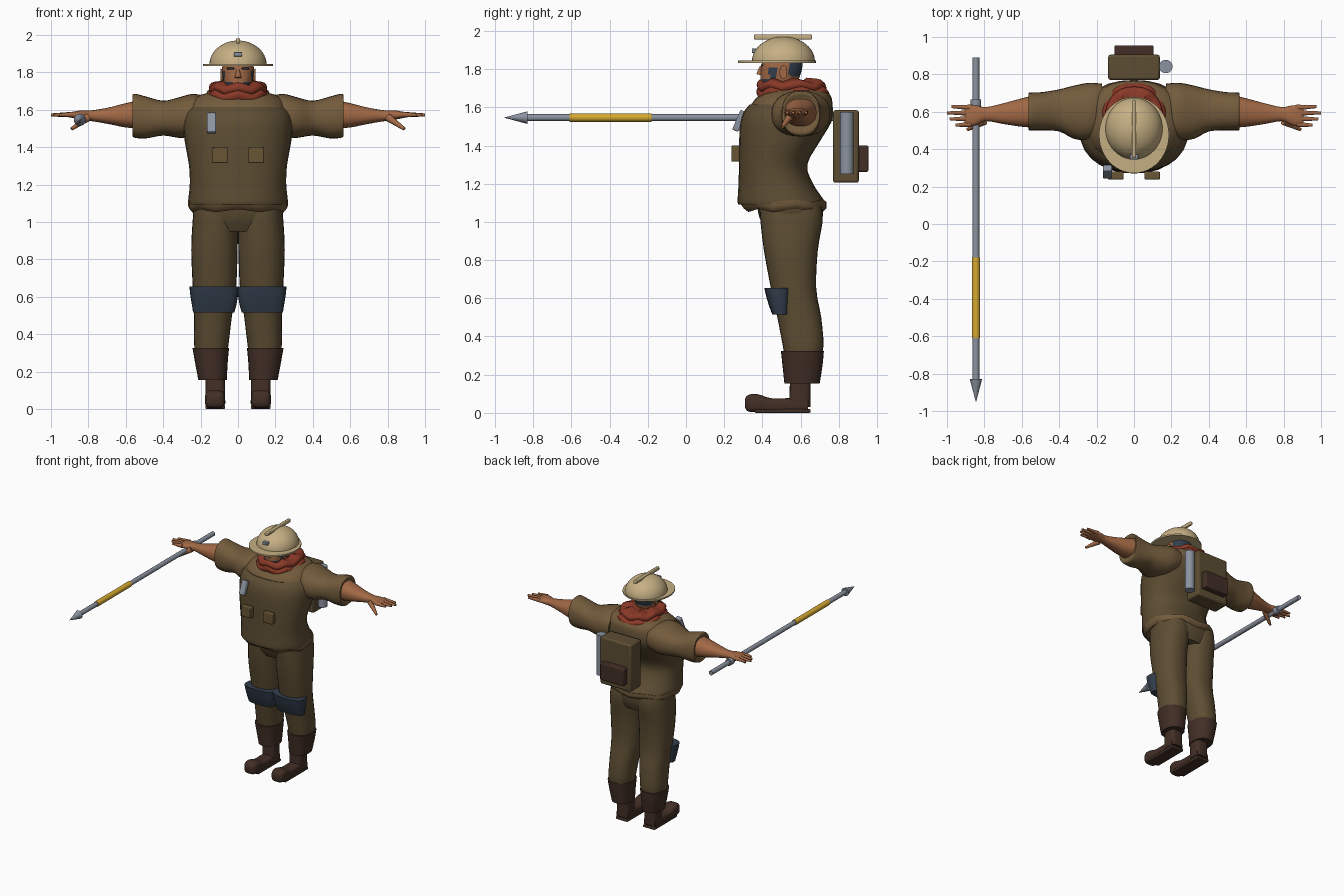
import bpy, bmesh
from math import sin, cos, pi, copysign
from mathutils import Vector

cube = bpy.data.objects.get("Cube")
if cube:
    bpy.data.objects.remove(cube, do_unlink=True)


def material(name, r, g, b):
    mat = bpy.data.materials.new(name)
    mat.use_nodes = True
    mat.diffuse_color = (r, g, b, 1)
    mat.node_tree.nodes["Principled BSDF"].inputs["Base Color"].default_value = (r, g, b, 1)
    return mat


khaki = material("khaki", .56, .43, .23)
skin = material("skin", .36, .14, .06)
red = material("scarf red", .25, .04, .02)
shirt_brown = material("shirt brown", .17, .105, .045)
olive = material("olive cloth", .11, .075, .033)
pouch_tan = material("pouch tan", .14, .09, .035)
leather = material("dark leather", .055, .028, .019)
navy = material("dark blue grey", .032, .048, .072)
steel = material("steel", .26, .29, .35)
gold = material("gold", .67, .4, .03)


def finish(name, bm, *mats):
    bmesh.ops.recalc_face_normals(bm, faces=bm.faces)
    mesh = bpy.data.meshes.new(name)
    bm.to_mesh(mesh)
    bm.free()
    for mat in mats:
        mesh.materials.append(mat)
    obj = bpy.data.objects.new(name, mesh)
    bpy.context.collection.objects.link(obj)
    bpy.ops.object.select_all(action="DESELECT")
    obj.select_set(True)
    bpy.context.view_layer.objects.active = obj
    bpy.ops.object.shade_smooth_by_angle(angle=pi / 5)
    return obj


def blend(rings, steps):
    """Catmull-Rom interpolation of ring values"""
    out = []
    for i in range(len(rings) - 1):
        a, b, c, d = (rings[min(max(i + k, 0), len(rings) - 1)] for k in (-1, 0, 1, 2))
        for s in range(steps):
            t = s / steps
            out.append([q + t / 2 * (r - p + t * (2*p - 5*q + 4*r - u + t * (3*(q - r) + u - p)))
                        for p, q, r, u in zip(a, b, c, d)])
    return out + [rings[-1]]


def loft(name, axis, rings, *mats, side=1, steps=3, power=2.3, count=28, wave=0, rule=None):
    """Skin over rounded sections: position, then low and high of the two other axes"""
    bm = bmesh.new()
    loops = []
    for pos, a0, a1, b0, b1 in blend(rings, steps):
        loop = []
        for k in range(count):
            ang = 2 * pi * k / count
            ca, sa = (copysign(abs(f) ** (2 / power), f) for f in (cos(ang), sin(ang)))
            a = (a0 + a1) / 2 + ca * (a1 - a0) / 2
            b = (b0 + b1) / 2 + sa * (b1 - b0) / 2
            p = pos + wave * sin(7 * ang)
            x, y, z = {"x": (p, a, b), "y": (a, p, b), "z": (a, b, p)}[axis]
            loop.append(bm.verts.new((x * side, y, z)))
        loops.append(loop)
    for low, high in zip(loops, loops[1:]):
        for k in range(count):
            n = (k + 1) % count
            bm.faces.new((low[k], low[n], high[n], high[k]))
    bm.faces.new(loops[0])
    bm.faces.new(loops[-1])
    if rule:
        for face in bm.faces:
            face.material_index = rule(face.calc_center_median())
    return finish(name, bm, *mats)


def rod(name, start, end, r1, r2, mat, count=16):
    start, end = Vector(start), Vector(end)
    bm = bmesh.new()
    bmesh.ops.create_cone(bm, cap_ends=True, segments=count, radius1=r1, radius2=r2,
                          depth=(end - start).length)
    turn = (end - start).to_track_quat("Z", "Y")
    for v in bm.verts:
        v.co = turn @ v.co + (start + end) / 2
    return finish(name, bm, mat)


def box(name, low, high, mat, tilt=0, bevel=.006):
    low, high = Vector(low), Vector(high)
    bm = bmesh.new()
    bmesh.ops.create_cube(bm, size=1)
    for v in bm.verts:
        v.co *= high - low
    obj = finish(name, bm, mat)
    obj.location = (low + high) / 2
    obj.rotation_euler.x = tilt
    mod = obj.modifiers.new("soft edges", "BEVEL")
    mod.width = bevel
    mod.segments = 2
    return obj


# Torso: trousers top, shirt hem, vest, shirt yoke
loft("trouser_hips", "z", [(.95, -.2, .2, .42, .69), (1.02, -.235, .235, .385, .715),
                           (1.1, -.25, .25, .37, .72)], olive)
loft("shirt_hem", "z", [(1.06, -.25, .25, .31, .715), (1.08, -.265, .265, .29, .735),
                        (1.11, -.268, .268, .275, .735)], shirt_brown, wave=.008)
loft("vest", "z", [(1.09, -.265, .265, .275, .73), (1.11, -.267, .267, .27, .725),
                   (1.2, -.258, .258, .275, .665), (1.3, -.262, .262, .277, .635),
                   (1.42, -.283, .283, .278, .7), (1.52, -.295, .295, .285, .76),
                   (1.58, -.285, .285, .305, .77), (1.615, -.255, .255, .335, .765)], olive)
loft("shirt_yoke", "z", [(1.58, -.27, .27, .32, .765), (1.64, -.25, .25, .36, .765),
                         (1.68, -.2, .2, .41, .74), (1.695, -.12, .12, .45, .68)], shirt_brown)

# Neck scarf in two folds
loft("scarf_lower_fold", "z", [(1.635, -.14, .14, .385, .74), (1.66, -.17, .17, .37, .755),
                               (1.69, -.165, .165, .375, .745), (1.71, -.12, .12, .42, .7)],
     red, wave=.012)
loft("scarf_upper_fold", "z", [(1.68, -.13, .13, .39, .72), (1.705, -.155, .155, .37, .735),
                               (1.735, -.145, .145, .385, .72), (1.745, -.08, .08, .43, .64)],
     red, wave=.01)


# Head with beard, sideburns and hair
def head_colour(p):
    beard = p.z < 1.752 and p.y < .47 and not (abs(p.x) < .025 and p.z > 1.735)
    sideburn = .435 < p.y < .47 and p.z < 1.81
    hair = p.y > .54 and p.z > 1.76
    return int(beard or sideburn or hair)


loft("head", "z", [(1.68, -.04, .04, .42, .54), (1.7, -.065, .065, .395, .57),
                   (1.76, -.08, .08, .39, .595), (1.82, -.085, .085, .395, .61),
                   (1.88, -.075, .075, .41, .6)], skin, navy, steps=5, count=40, rule=head_colour)
rod("nose", (0, .395, 1.815), (0, .385, 1.77), .008, .018, skin)
for side, word in ((1, "left"), (-1, "right")):
    loft(word + "_ear", "x", [(.075, .49, .525, 1.755, 1.815), (.094, .49, .53, 1.75, 1.82)],
         skin, side=side)
    box(word + "_eyebrow", (side * .04 - .02, .393, 1.815), (side * .04 + .02, .402, 1.825), navy,
        bevel=.002)

# Helmet: brim, dome, crest and front lamp
loft("helmet_brim", "z", [(1.833, -.187, .187, .272, .68), (1.845, -.187, .187, .272, .68)],
     khaki, steps=1, power=2, count=48)
dome = []
for i in range(13):
    ang = pi / 2 * i / 12.3
    r = cos(ang)
    dome.append((1.84 + .13 * sin(ang), -.153 * r, .153 * r, .51 - .165 * r, .51 + .165 * r))
loft("helmet_dome", "z", dome, khaki, steps=1, power=2, count=40)
box("helmet_crest", (-.012, .355, 1.955), (.012, .66, 1.982), khaki)
box("helmet_lamp", (-.022, .345, 1.885), (.022, .375, 1.908), steel, bevel=.003)

for side, word in ((1, "left"), (-1, "right")):
    # Sleeve, forearm and hand
    loft(word + "_sleeve", "x", [(.17, .48, .75, 1.48, 1.67), (.24, .45, .755, 1.45, 1.685),
                                 (.32, .455, .74, 1.45, 1.665), (.4, .495, .72, 1.462, 1.648),
                                 (.49, .5, .705, 1.447, 1.67), (.55, .5, .703, 1.45, 1.685),
                                 (.565, .505, .698, 1.465, 1.675), (.555, .53, .675, 1.5, 1.65)],
         shirt_brown, side=side)
    loft(word + "_forearm", "x", [(.53, .515, .69, 1.5, 1.65), (.6, .52, .672, 1.505, 1.635),
                                  (.7, .535, .645, 1.525, 1.61), (.79, .55, .625, 1.54, 1.596),
                                  (.84, .53, .633, 1.547, 1.596), (.89, .52, .636, 1.557, 1.588),
                                  (.905, .53, .63, 1.562, 1.582)], skin, side=side)
    for i, tip in enumerate((.955, .985, 1, .975)):
        y = .533 + i * .03
        rod(f"{word}_finger_{i + 1}", (side * .87, y, 1.574),
            (side * tip, y * 1.1 - .058, 1.572), .016, .008, skin, 10)
    rod(word + "_thumb", (side * .8, .55, 1.56), (side * .89, .505, 1.497), .022, .009, skin, 10)

    # Trouser leg with knee pad
    loft(word + "_trouser_leg", "z", [(.28, .06, .225, .52, .7), (.35, .05, .235, .507, .72),
                                      (.5, .032, .235, .478, .708), (.65, .01, .242, .445, .682),
                                      (.85, .002, .25, .408, .69), (1, 0, .243, .39, .715),
                                      (1.08, 0, .235, .385, .71)], olive, side=side)
    loft(word + "_knee_pad", "z", [(.515, .02, .24, .452, .54), (.56, .008, .247, .435, .545),
                                   (.61, 0, .255, .42, .55), (.655, -.003, .26, .41, .555)],
         navy, side=side, power=3)

    # Boot: gaiter, ankle, shoe and sole
    loft(word + "_boot_gaiter", "z", [(.155, .06, .212, .515, .7), (.25, .055, .23, .505, .715),
                                      (.325, .048, .243, .497, .722)], leather, side=side)
    loft(word + "_boot_ankle", "z", [(.03, .068, .175, .54, .652), (.2, .07, .175, .545, .652)],
         leather, side=side, power=4)
    loft(word + "_boot_shoe", "y", [(.308, .1, .145, .03, .07), (.32, .078, .167, .01, .09),
                                    (.35, .07, .176, .004, .1), (.39, .07, .176, .004, .094),
                                    (.45, .07, .175, .004, .076), (.56, .072, .173, .004, .078),
                                    (.64, .07, .175, .004, .078)], leather, side=side, power=3.5)
    box(word + "_boot_sole", (side * .122 - .053, .36, 0), (side * .122 + .053, .652, .02), leather)

    # Chest pouch and flap
    box(word + "_chest_pouch", (side * .097 - .042, .238, 1.315), (side * .097 + .042, .28, 1.4),
        pouch_tan)

# Chest radio
box("chest_radio", (-.166, .262, 1.473), (-.118, .296, 1.585), steel, tilt=-.4)

# Backpack with rear pocket and canister
box("backpack", (-.138, .77, 1.205), (.138, .905, 1.585), olive, bevel=.012)
box("backpack_pocket", (-.105, .89, 1.262), (.105, .955, 1.4), leather, bevel=.008)
rod("canister", (.17, .842, 1.25), (.17, .842, 1.575), .036, .036, steel, 24)

# Spear held beside the right hand
spear = [("spear_shaft", -.85, .89, .018, .018, steel), ("spear_grip", -.61, -.18, .022, .022, gold),
         ("spear_collar", .62, .665, .028, .028, steel), ("spear_tip", -.83, -.95, .033, .001, steel)]
for name, start, end, r1, r2, mat in spear:
    rod(name, (-.845, start, 1.546), (-.845, end, 1.546), r1, r2, mat)
